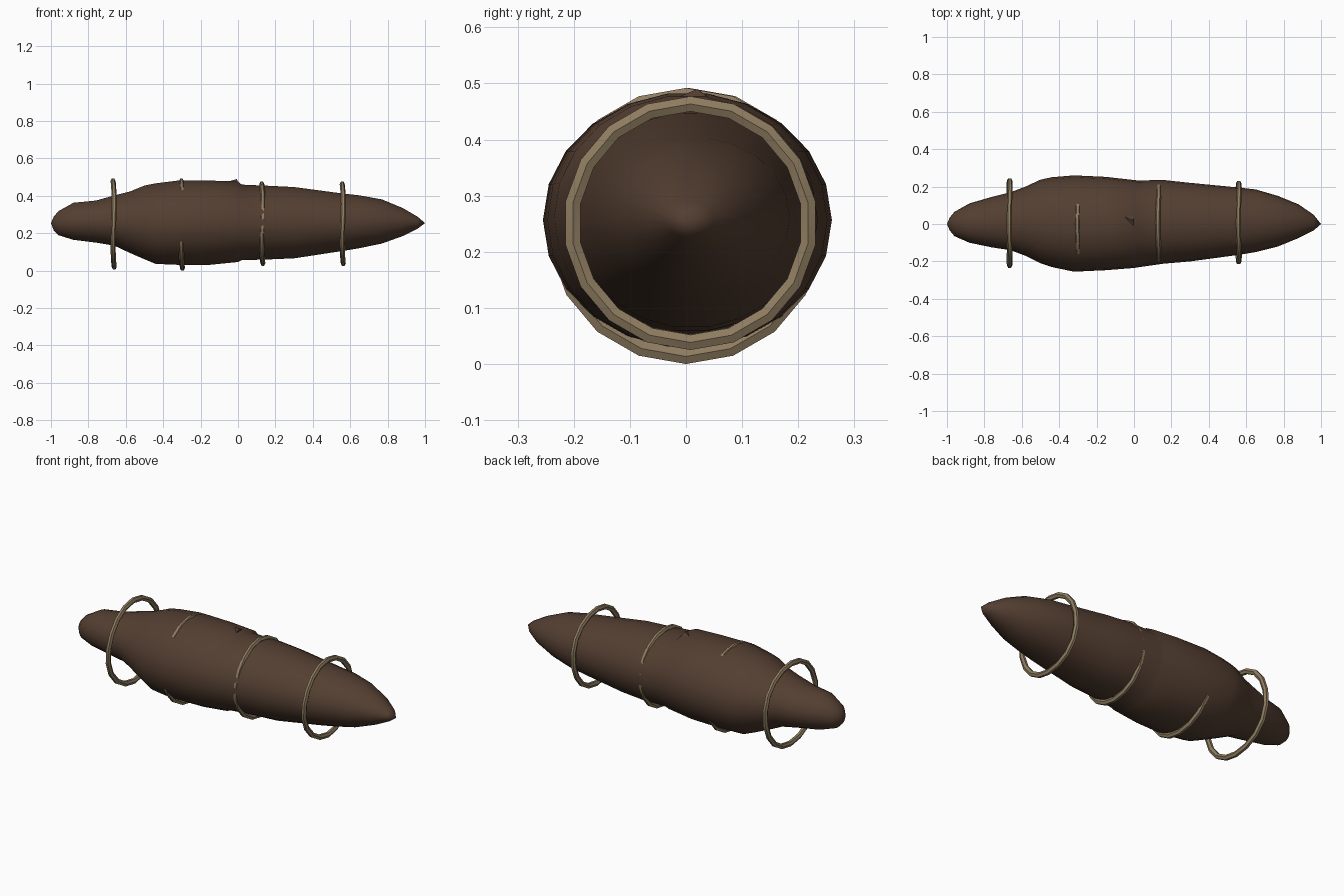
import bpy, bmesh, math
from mathutils import Vector

cube = bpy.data.objects.get("Cube")
if cube:
    bpy.data.objects.remove(cube, do_unlink=True)


def material(name, rgb):
    m = bpy.data.materials.new(name)
    m.use_nodes = True
    m.diffuse_color = (*rgb, 1)
    bsdf = m.node_tree.nodes["Principled BSDF"]
    bsdf.inputs["Base Color"].default_value = (*rgb, 1)
    bsdf.inputs["Roughness"].default_value = 0.9
    return m


def finish(name, bm, mat, angle):
    bmesh.ops.recalc_face_normals(bm, faces=bm.faces)
    mesh = bpy.data.meshes.new(name)
    bm.to_mesh(mesh)
    bm.free()
    mesh.materials.append(mat)
    ob = bpy.data.objects.new(name, mesh)
    bpy.context.collection.objects.link(ob)
    bpy.ops.object.select_all(action="DESELECT")
    ob.select_set(True)
    bpy.context.view_layer.objects.active = ob
    bpy.ops.object.shade_smooth_by_angle(angle=math.radians(angle))
    return ob


def bridge(bm, a, b):
    n = len(a)
    for i in range(n):
        j = (i + 1) % n
        bm.faces.new((a[i], a[j], b[j], b[i]))


cloth = material("dark brown cloth", (0.088, 0.049, 0.031))
rope = material("tan rope", (0.27, 0.20, 0.115))

# Wrapped body: x, y low, y high, z low, z high
stations = [
    (-0.985, -.035, .035, .22, .295), (-0.96, -.065, .065, .195, .325),
    (-0.88, -.10, .11, .17, .37), (-0.76, -.125, .145, .155, .382),
    (-0.66, -.14, .17, .138, .41), (-0.58, -.17, .20, .10, .43),
    (-0.50, -.21, .237, .065, .463), (-0.44, -.23, .25, .04, .475),
    (-0.32, -.255, .26, .035, .49), (-0.15, -.247, .252, .035, .49),
    (0.00, -.235, .235, .05, .485), (0.02, -.232, .233, .06, .468),
    (0.16, -.212, .235, .064, .462), (0.30, -.20, .22, .07, .455),
    (0.56, -.165, .195, .11, .42), (0.65, -.15, .185, .125, .41),
    (0.77, -.12, .15, .15, .388), (0.88, -.075, .105, .19, .342),
    (0.96, -.035, .05, .23, .295),
]
SIDES = 22
bm = bmesh.new()
loops = []
for x, y0, y1, z0, z1 in stations:
    loop = []
    for i in range(SIDES):
        a = math.tau * i / SIDES
        loop.append(bm.verts.new((x, (y0 + y1) / 2 + (y1 - y0) / 2 * math.cos(a),
                                  (z0 + z1) / 2 + (z1 - z0) / 2 * math.sin(a))))
    loops.append(loop)
for a, b in zip(loops, loops[1:]):
    bridge(bm, a, b)
for loop, x in ((loops[0], -1), (loops[-1], 1)):
    tip = bm.verts.new((x, 0, 0.26))
    for i in range(SIDES):
        bm.faces.new((loop[i], loop[(i + 1) % SIDES], tip))
finish("wrapped_body", bm, cloth, 60)

# Small raised fold of cloth on top
bm = bmesh.new()
base = [bm.verts.new(p) for p in ((-.08, .05, .475), (0, .055, .47), (0, -.03, .475))]
peak = bm.verts.new((-.005, .02, .496))
bm.faces.new(base)
for i in range(3):
    bm.faces.new((base[i], base[(i + 1) % 3], peak))
finish("cloth_fold", bm, cloth, 30)


# Rope loops around the body
def rope_loop(name, x, y, z, radius, thick=0.0135, sides=18, cross=6):
    bm = bmesh.new()
    rings = []
    for i in range(sides):
        a = math.tau * i / sides + math.pi / 2
        out = Vector((0, math.cos(a), math.sin(a)))
        mid = Vector((x + 0.003 * math.sin(3 * a), y, z)) + out * (radius - thick)
        ring = []
        for k in range(cross):
            t = math.tau * (k + 0.5) / cross
            ring.append(bm.verts.new(mid + out * thick * math.cos(t) / 0.866
                                     + Vector((thick * math.sin(t), 0, 0))))
        rings.append(ring)
    for i in range(sides):
        bridge(bm, rings[i], rings[(i + 1) % sides])
    finish(name, bm, rope, 40)


rope_loop("rope_loop_right_end", -.665, .005, .255, .243)
rope_loop("rope_loop_right_middle", -.30, .0, .252, .246)
rope_loop("rope_loop_left_middle", .13, .008, .257, .225)
rope_loop("rope_loop_left_end", .56, .008, .257, .226)

# Rest the lowest rope on the ground
bpy.context.view_layer.update()
parts = [o for o in bpy.data.objects if o.type == "MESH" and
         (o.name.startswith("rope_loop") or o.name in ("wrapped_body", "cloth_fold"))]
low = min(v.co.z for o in parts for v in o.data.vertices)
for o in parts:
    o.location.z = -low
